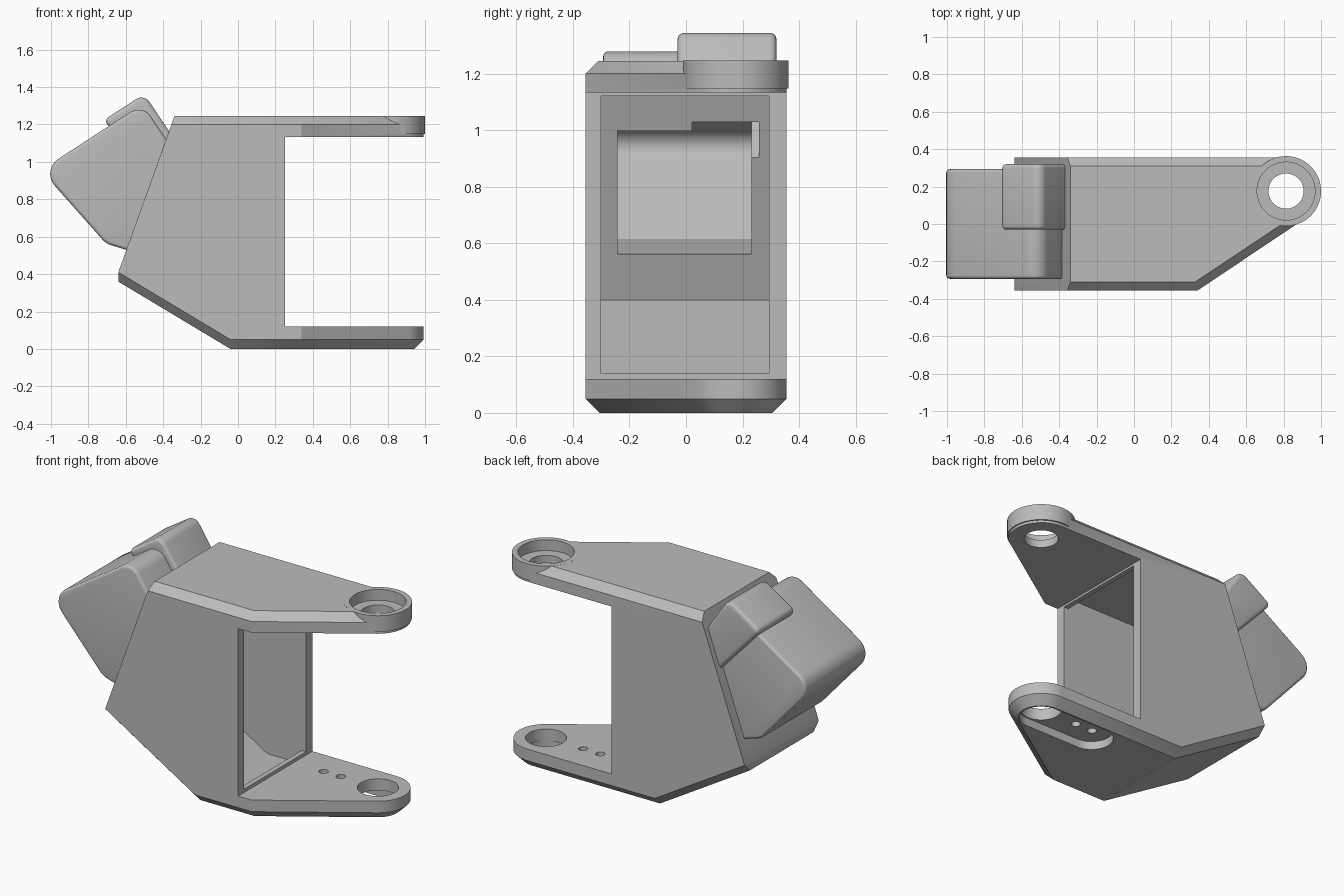
import bpy, bmesh, math
from mathutils import Vector

if "Cube" in bpy.data.objects:
    bpy.data.objects.remove(bpy.data.objects["Cube"])

grey = bpy.data.materials.new("plain_grey")
grey.use_nodes = True
COLOUR = (0.5, 0.5, 0.5, 1)
grey.diffuse_color = COLOUR
grey.node_tree.nodes["Principled BSDF"].inputs["Base Color"].default_value = COLOUR

HALF = 0.355                 # half width of the housing
LUG = Vector((0.813, 0.176))  # pivot axis of both arms


def finish(name, bm):
    bmesh.ops.recalc_face_normals(bm, faces=bm.faces)
    mesh = bpy.data.meshes.new(name)
    bm.to_mesh(mesh)
    bm.free()
    mesh.materials.append(grey)
    ob = bpy.data.objects.new(name, mesh)
    bpy.context.scene.collection.objects.link(ob)
    return ob


def prism(name, profile, y0, y1, radii=None, rim=0):
    """Extrude an x-z profile along y, rounding chosen corners and the rims."""
    bm = bmesh.new()
    a = [bm.verts.new((x, y0, z)) for x, z in profile]
    b = [bm.verts.new((x, y1, z)) for x, z in profile]
    n = len(profile)
    bm.faces.new(a)
    bm.faces.new(b[::-1])
    for i in range(n):
        j = (i + 1) % n
        bm.faces.new((a[i], b[i], b[j], a[j]))
    bmesh.ops.recalc_face_normals(bm, faces=bm.faces)
    corners = [(bm.edges.get((a[i], b[i])), r) for i, r in (radii or {}).items()]
    for edge, r in corners:
        bmesh.ops.bevel(bm, geom=[edge], offset=r, segments=10,
                        profile=0.5, affect='EDGES')
    if rim:
        edges = [e for e in bm.edges
                 if abs(e.verts[0].co.y - e.verts[1].co.y) < 1e-5]
        bmesh.ops.bevel(bm, geom=edges, offset=rim, segments=4,
                        profile=0.5, affect='EDGES')
    return finish(name, bm)


def cylinder(name, x, r, z0, z1, length=0):
    """Upright cylinder on the lug line; a length stretches it to a slot."""
    bm = bmesh.new()
    n = 64
    ring = []
    for i in range(n):
        t = 2 * math.pi * (i + 0.5) / n
        shift = -length if math.cos(t) < 0 else 0
        ring.append(bm.verts.new((x + shift + r * math.cos(t),
                                  LUG.y + r * math.sin(t), z0)))
    face = bm.faces.new(ring)
    top = bmesh.ops.extrude_face_region(bm, geom=[face])
    verts = [v for v in top["geom"] if isinstance(v, bmesh.types.BMVert)]
    bmesh.ops.translate(bm, verts=verts, vec=(0, 0, z1 - z0))
    return finish(name, bm)


def combine(target, other, operation):
    mod = target.modifiers.new("join", 'BOOLEAN')
    mod.operation = operation
    mod.solver = 'EXACT'
    mod.object = other
    graph = bpy.context.evaluated_depsgraph_get()
    mesh = bpy.data.meshes.new_from_object(target.evaluated_get(graph))
    target.modifiers.clear()
    target.data = mesh
    bpy.data.objects.remove(other)


def arm_outline(inset, z):
    """Right-hand part of the plan: slanted front edge and rounded lug."""
    pts = [Vector((0.34 - inset * 0.31, -HALF + inset, z))]
    for i in range(33):
        t = math.radians(-56 + 146 * i / 32)
        r = HALF - LUG.y - inset
        pts.append(Vector((LUG.x + r * math.cos(t), LUG.y + r * math.sin(t), z)))
    return pts


# Outer housing: convex block with chamfered top and bottom edges
bm = bmesh.new()
points = (arm_outline(0, 0.05) + arm_outline(0, 1.2)
          + arm_outline(0.05, 0) + arm_outline(0.045, 1.245))
for x, z, inset in ((-0.64, 0.41, 0), (-0.64, 0.36, 0.05), (-0.04, 0.05, 0),
                    (-0.04, 0, 0.05), (-0.356, 1.2, 0), (-0.34, 1.245, 0.045)):
    points += [Vector((x, s * (HALF - inset), z)) for s in (-1, 1)]
for p in points:
    bm.verts.new(p)
bmesh.ops.convex_hull(bm, input=bm.verts)
bmesh.ops.delete(bm, geom=[v for v in bm.verts if not v.link_faces], context='VERTS')
bmesh.ops.dissolve_limit(bm, angle_limit=math.radians(0.8),
                         verts=bm.verts, edges=bm.edges)
housing = finish("bracket_housing", bm)

# Rounded rear pod, its smaller side bump, and the upper pivot boss
pod = prism("rear_pod", [(-1.054, 0.956), (-0.509, 1.309), (-0.27, 0.95),
                         (-0.5, 0.5), (-0.705, 0.563)],
            -0.293, 0.293, {0: 0.115, 1: 0.08, 4: 0.025}, 0.018)
bump = prism("rear_bump", [(-0.72, 1.222), (-0.502, 1.363), (-0.28, 1.03),
                           (-0.34, 0.81)],
             -0.03, 0.32, {0: 0.035, 1: 0.05}, 0.022)
boss = cylinder("pivot_boss", LUG.x, 0.187, 1.148, 1.2455)
for part in (pod, bump, boss):
    combine(housing, part, 'UNION')

# Hollow interior, pod pockets and the gap between the arms
cuts = [
    prism("interior", [(0.4, 0.14), (0.22, 0.14), (0.22, 0.06), (-0.01, 0.06),
                       (-0.575, 0.4), (-0.295, 1.185), (0.22, 1.185),
                       (0.22, 1.12), (0.4, 1.12)], -0.3, 0.293),
    prism("pod_pocket", [(-0.976, 0.955), (-0.517, 1.23), (-0.33, 0.95),
                         (-0.45, 0.54), (-0.69, 0.615)],
          -0.243, 0.232, {0: 0.08, 1: 0.04}),
    prism("bump_pocket", [(-0.66, 1.19), (-0.513, 1.27), (-0.33, 0.997),
                          (-0.36, 0.865)], 0.022, 0.258),
    prism("arm_gap", [(0.25, 0.12), (1.2, 0.12), (1.2, 1.133), (0.25, 1.133)],
          -0.6, 0.6),
    # Upper pivot seat and bore
    cylinder("upper_seat", LUG.x, 0.155, 1.18, 1.4),
    cylinder("upper_bore", LUG.x, 0.094, 1.05, 1.3),
    # Lower pivot bore, underside slot and two screw holes
    cylinder("lower_bore", LUG.x, 0.113, -0.1, 0.2),
    cylinder("lower_slot", LUG.x, 0.12, -0.1, 0.05, 0.36),
    cylinder("screw_hole_a", 0.565, 0.026, -0.1, 0.2),
    cylinder("screw_hole_b", 0.45, 0.026, -0.1, 0.2),
]
for cutter in cuts:
    cutter.hide_render = True
    combine(housing, cutter, 'DIFFERENCE')

bpy.ops.object.select_all(action='DESELECT')
housing.select_set(True)
bpy.context.view_layer.objects.active = housing
bpy.ops.object.shade_smooth_by_angle(angle=math.radians(25))
